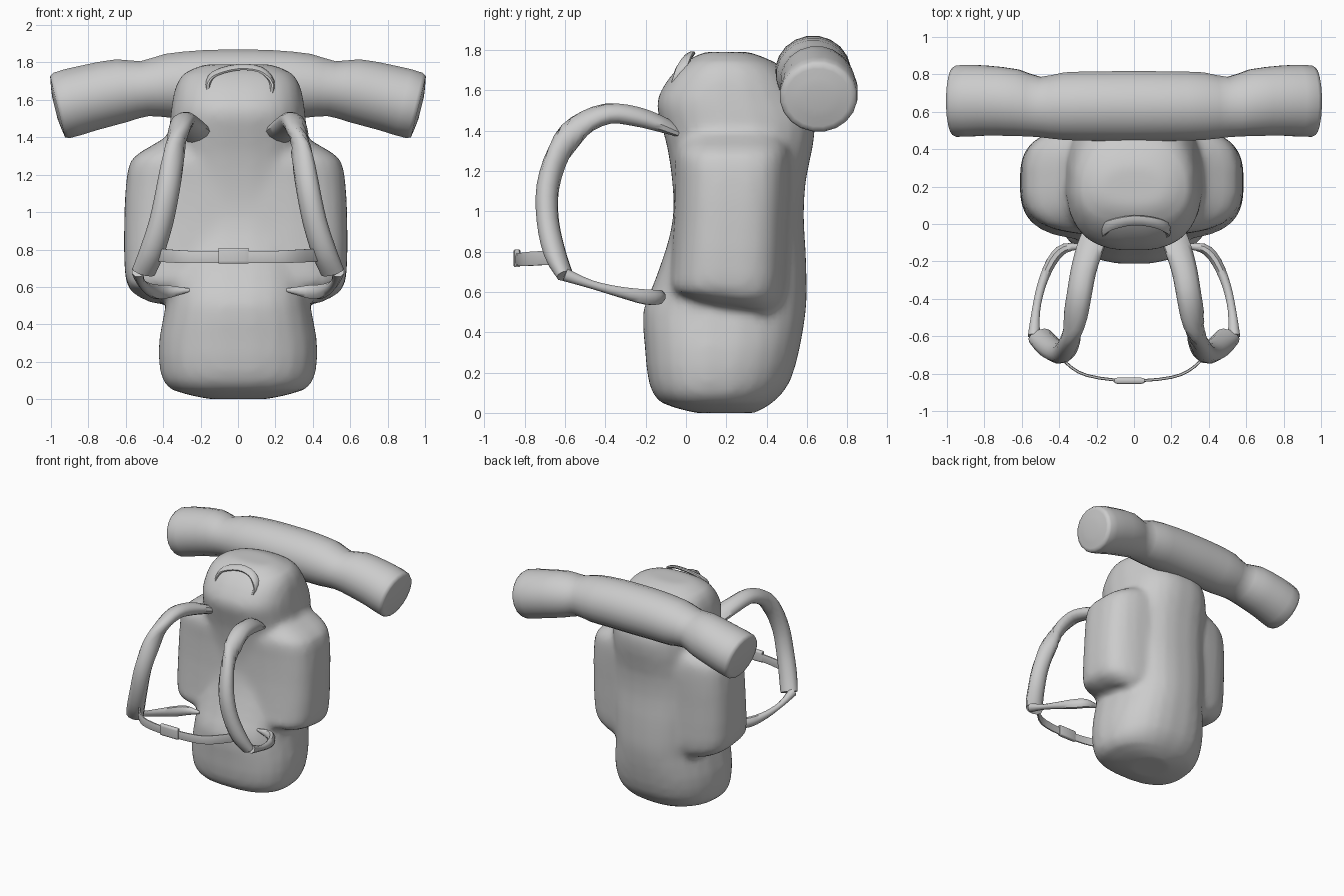
import bpy, bmesh, math
from mathutils import Vector

fabric = bpy.data.materials.new("grey fabric")
fabric.diffuse_color = (0.6, 0.6, 0.6, 1)


def loft(name, rings, angle=50):
    """Skin a list of equal-sized point rings and cap both ends."""
    bm = bmesh.new()
    rows = [[bm.verts.new(p) for p in ring] for ring in rings]
    n = len(rows[0])
    for a, b in zip(rows, rows[1:]):
        for i in range(n):
            j = (i + 1) % n
            bm.faces.new((a[i], a[j], b[j], b[i]))
    bm.faces.new(rows[0][::-1])
    bm.faces.new(rows[-1])
    bmesh.ops.recalc_face_normals(bm, faces=bm.faces)
    mesh = bpy.data.meshes.new(name)
    bm.to_mesh(mesh)
    bm.free()
    mesh.materials.append(fabric)
    ob = bpy.data.objects.new(name, mesh)
    bpy.context.collection.objects.link(ob)
    bpy.ops.object.select_all(action='DESELECT')
    ob.select_set(True)
    bpy.context.view_layer.objects.active = ob
    bpy.ops.object.shade_smooth_by_angle(angle=math.radians(angle))
    return ob


def oval(n, power):
    """Unit superellipse: power 2 is round, higher is boxier."""
    out = []
    for i in range(n):
        t = 2 * math.pi * (i + 0.5) / n
        c, s = math.cos(t), math.sin(t)
        out.append((math.copysign(abs(c) ** (2 / power), c),
                    math.copysign(abs(s) ** (2 / power), s)))
    return out


def smooth(rows, steps):
    """Catmull-Rom interpolation of rows of numbers."""
    rows = [Vector(r) for r in rows]
    out = []
    for i in range(len(rows) - 1):
        p0, p1 = rows[max(i - 1, 0)], rows[i]
        p2, p3 = rows[i + 1], rows[min(i + 2, len(rows) - 1)]
        for k in range(steps):
            t = k / steps
            out.append(0.5 * (2 * p1 + (p2 - p0) * t + (2 * p0 - 5 * p1 + 4 * p2 - p3) * t * t
                              + (3 * p1 - p0 - 3 * p2 + p3) * t ** 3))
    return out + [rows[-1]]


def stack(name, rows, n, power, steps=2, slope=0, taper=0, shift=0):
    """Horizontal rings: z, half width, front y, back y.
    slope tips the lowest rings, taper narrows the back."""
    rings = []
    for z, w, f, b in smooth(rows, steps):
        tip = slope * max(0, 1 - (z - rows[0][0]) / 0.3)
        rings.append([(shift + w * u * (1 - taper * max(0, v)), (f + b) / 2 + (b - f) / 2 * v,
                       z - tip * v) for u, v in oval(n, power)])
    return loft(name, rings)


def tube(name, rows, hint, n=10, power=2, steps=3, flip=1):
    """Swept oval: x, y, z, radius across the hint, radius along the hint."""
    pts = smooth(rows, steps)
    pos = [Vector((p[0] * flip, p[1], p[2])) for p in pts]
    hint = Vector((hint[0] * flip, hint[1], hint[2]))
    rings = []
    for i, p in enumerate(pos):
        t = (pos[min(i + 1, len(pos) - 1)] - pos[max(i - 1, 0)]).normalized()
        side = t.cross(hint).normalized()
        up = side.cross(t)
        rings.append([p + side * u * pts[i][3] + up * v * pts[i][4] for u, v in oval(n, power)])
    return loft(name, rings)


# Main sack: bulging base, waist and rounded lid
sack = stack("main_sack", [
    (0.0, 0.15, 0.05, 0.34), (0.05, 0.36, -0.125, 0.43), (0.15, 0.42, -0.185, 0.515),
    (0.32, 0.425, -0.205, 0.565), (0.50, 0.39, -0.215, 0.595), (0.62, 0.39, -0.17, 0.60),
    (0.80, 0.39, -0.105, 0.595), (0.97, 0.39, -0.065, 0.585), (1.15, 0.385, -0.07, 0.595),
    (1.32, 0.38, -0.095, 0.63), (1.45, 0.37, -0.13, 0.64), (1.55, 0.36, -0.145, 0.60),
    (1.66, 0.34, -0.085, 0.53), (1.74, 0.295, -0.005, 0.44), (1.79, 0.18, 0.09, 0.31),
], 24, 2.6, taper=0.12)

# Side pockets: one wide band through the sack, blended into it
pockets = stack("side_pockets", [
    (0.53, 0.46, 0.0, 0.45), (0.58, 0.56, -0.09, 0.49), (0.68, 0.595, -0.085, 0.51),
    (0.95, 0.598, -0.065, 0.52), (1.15, 0.588, -0.06, 0.53), (1.28, 0.56, -0.06, 0.53),
    (1.35, 0.46, -0.03, 0.51), (1.42, 0.34, 0.0, 0.48),
], 28, 3.3, slope=0.035, shift=-0.012)
sack.select_set(True)
bpy.context.view_layer.objects.active = sack
bpy.ops.object.join()
fuse = sack.modifiers.new("fuse", 'REMESH')
fuse.mode = 'VOXEL'
fuse.voxel_size = 0.026
fuse.use_smooth_shade = True
soften = sack.modifiers.new("soften", 'SMOOTH')
soften.factor = 0.5
soften.iterations = 5

# Bedroll with two strap pinches, drooping ends and softly domed caps
half = [(0.98, 0.65, 1.56, 0.07, 0.06), (0.968, 0.655, 1.563, 0.16, 0.148),
        (0.945, 0.657, 1.57, 0.193, 0.182),
        (0.80, 0.66, 1.61, 0.19, 0.18), (0.62, 0.648, 1.65, 0.18, 0.172),
        (0.50, 0.625, 1.66, 0.163, 0.15), (0.37, 0.63, 1.675, 0.183, 0.174),
        (0.18, 0.63, 1.685, 0.188, 0.183)]
roll = half + [(0, 0.63, 1.686, 0.19, 0.185)] + [(-r[0],) + r[1:] for r in half[::-1]]
rings = []
for x, y, z, ry, rz in smooth(roll, 2):
    # each ring leans with the droop of the roll
    lean = 0.24 * max(-1, min(1, x / 0.8))
    rings.append([(x + rz * v * math.sin(lean), y + ry * u, z + rz * v * math.cos(lean))
                  for u, v in oval(20, 2)])
loft("bedroll", rings, 80)

for s, side in ((-1, "left"), (1, "right")):
    # Padded shoulder strap
    tube(side + "_shoulder_strap", [
        (0.20, -0.04, 1.40, 0.075, 0.025), (0.235, -0.13, 1.435, 0.075, 0.04),
        (0.27, -0.25, 1.47, 0.07, 0.05), (0.295, -0.39, 1.483, 0.068, 0.05),
        (0.32, -0.53, 1.42, 0.068, 0.05), (0.345, -0.63, 1.29, 0.066, 0.052),
        (0.375, -0.685, 1.12, 0.065, 0.055), (0.41, -0.685, 0.95, 0.066, 0.055),
        (0.46, -0.65, 0.79, 0.068, 0.055), (0.505, -0.60, 0.68, 0.066, 0.04),
    ], (0.15, 1, 1.2), flip=s)
    # Thin lower strap back to the sack
    tube(side + "_lower_strap", [
        (0.535, -0.60, 0.685, 0.035, 0.035), (0.525, -0.47, 0.637, 0.024, 0.022),
        (0.495, -0.33, 0.60, 0.025, 0.028), (0.44, -0.20, 0.575, 0.03, 0.04),
        (0.37, -0.13, 0.575, 0.028, 0.036), (0.26, -0.12, 0.583, 0.01, 0.01),
    ], (0, 0, 1), n=8, flip=s)

# Chest strap and buckle
tube("chest_strap", [
    (-0.42, -0.66, 0.77, 0.008, 0.036), (-0.36, -0.745, 0.765, 0.008, 0.036),
    (-0.25, -0.81, 0.76, 0.008, 0.034), (-0.03, -0.838, 0.76, 0.008, 0.032),
    (0.20, -0.82, 0.76, 0.008, 0.034), (0.32, -0.765, 0.765, 0.008, 0.036),
    (0.42, -0.66, 0.77, 0.008, 0.036),
], (0, 0, 1), n=8, power=4)
tube("buckle", [(-0.105, -0.838, 0.767, 0.012, 0.043), (-0.085, -0.838, 0.767, 0.018, 0.043),
                (0.035, -0.838, 0.767, 0.018, 0.043), (0.055, -0.838, 0.767, 0.012, 0.043)],
     (0, 0, 1), n=12, power=6, steps=1)

# Carry handle standing off the lid
tube("carry_handle", [
    (-0.145, -0.055, 1.61, 0.014, 0.022), (-0.16, -0.035, 1.68, 0.014, 0.028),
    (-0.125, -0.005, 1.74, 0.013, 0.03), (0.0, 0.02, 1.775, 0.013, 0.03),
    (0.12, 0.005, 1.762, 0.013, 0.03), (0.18, -0.025, 1.70, 0.014, 0.028),
    (0.175, -0.055, 1.63, 0.014, 0.022),
], (0, 1, 0.5), n=8)
